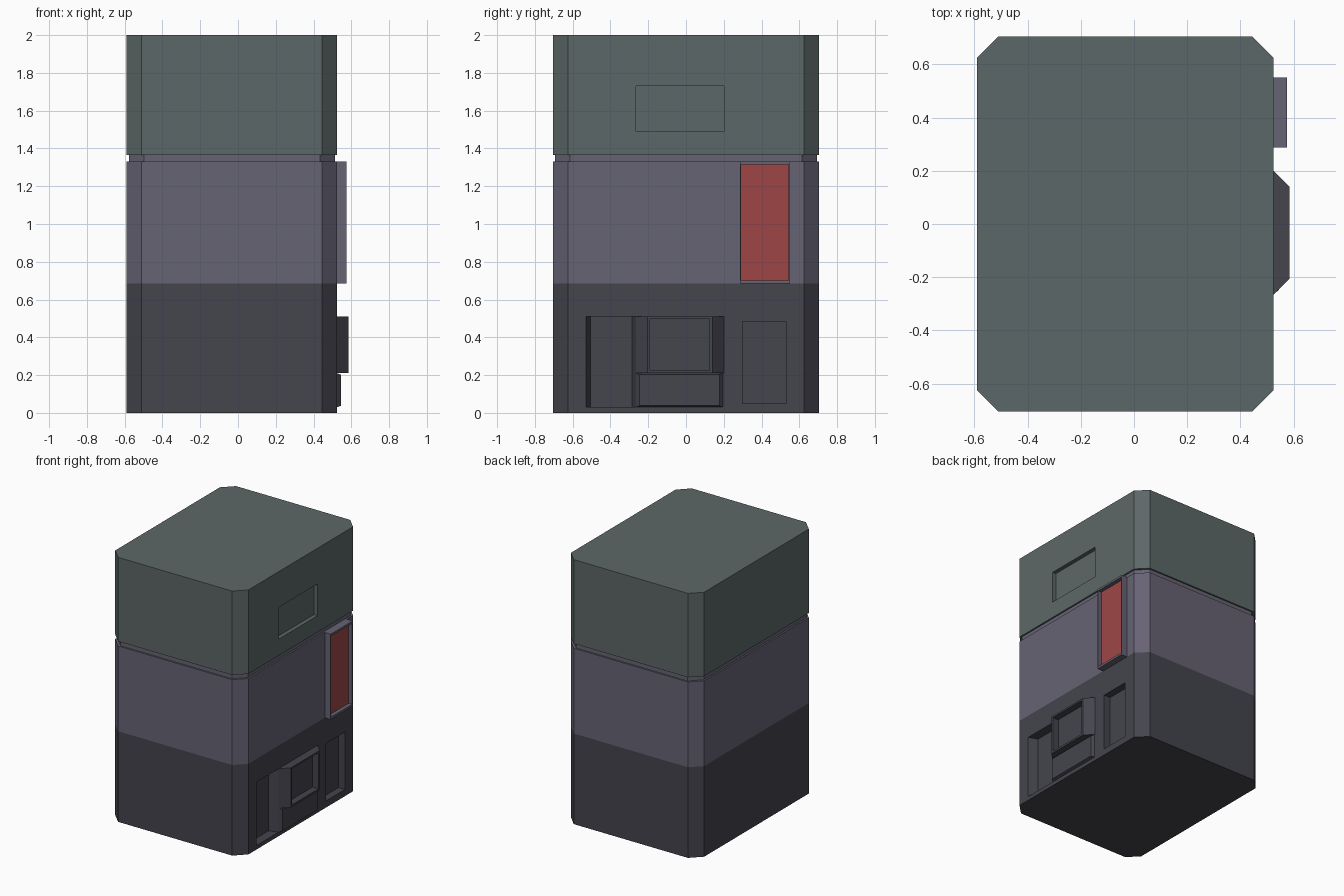
import bpy, bmesh

if "Cube" in bpy.data.objects:
    bpy.data.objects.remove(bpy.data.objects["Cube"])

X0, X1, Y = -0.59, 0.525, 0.705   # cabinet footprint
FACE = X1                          # plane of the detailed right side


def material(name, rgb):
    m = bpy.data.materials.new(name)
    m.diffuse_color = (*rgb, 1)
    m.use_nodes = True
    m.node_tree.nodes["Principled BSDF"].inputs["Base Color"].default_value = m.diffuse_color
    return m


dark = material("dark_grey", (0.058, 0.058, 0.075))
purple = material("purple_grey", (0.135, 0.125, 0.175))
teal = material("teal_grey", (0.108, 0.135, 0.135))
red = material("red", (0.34, 0.062, 0.060))


def loft(name, rings, mat=None):
    """Join equal-length rings of points into a capped solid."""
    bm = bmesh.new()
    vs = [[bm.verts.new(p) for p in r] for r in rings]
    n = len(vs[0])
    for a, b in zip(vs, vs[1:]):
        for i in range(n):
            j = (i + 1) % n
            bm.faces.new((a[i], a[j], b[j], b[i]))
    bm.faces.new(vs[0][::-1])
    bm.faces.new(vs[-1])
    bmesh.ops.recalc_face_normals(bm, faces=bm.faces)
    me = bpy.data.meshes.new(name)
    bm.to_mesh(me)
    bm.free()
    ob = bpy.data.objects.new(name, me)
    bpy.context.collection.objects.link(ob)
    if mat:
        me.materials.append(mat)
    return ob


def octagon(z, inset=0.0, c=0.08):
    a, b, y = X0 + inset, X1 - inset, Y - inset
    return [(x, v, z) for x, v in (
        (a + c, -y), (b - c, -y), (b, -y + c), (b, y - c),
        (b - c, y), (a + c, y), (a, y - c), (a, -y + c))]


def rect(x, y0, y1, z0, z1):
    return [(x, y0, z0), (x, y1, z0), (x, y1, z1), (x, y0, z1)]


def block(name, xa, xb, y0, y1, z0, z1, mat=None, ty=0.0, tz=0.0):
    """Box along x; the xb end is narrowed by ty and tz on each side."""
    return loft(name, [rect(xa, y0, y1, z0, z1),
                       rect(xb, y0 + ty, y1 - ty, z0 + tz, z1 - tz)], mat)


def cut(target, cutter):
    mod = target.modifiers.new("recess", "BOOLEAN")
    mod.operation, mod.solver, mod.object = "DIFFERENCE", "EXACT", cutter
    bpy.context.view_layer.objects.active = target
    bpy.ops.object.modifier_apply(modifier=mod.name)
    bpy.data.objects.remove(cutter)


# Three stacked cabinet sections, with a shallow groove under the top one
base = loft("base_section", [octagon(0), octagon(0.685)], dark)
middle = loft("middle_section", [octagon(0.685), octagon(1.33)], purple)
groove = loft("groove_band", [octagon(1.33, 0.012), octagon(1.365, 0.012)], purple)
top = loft("top_section", [octagon(1.365), octagon(2.0)], teal)

# Recesses in the right side
cut(top, block("c", FACE + 0.1, FACE - 0.03, -0.265, 0.20, 1.49, 1.73))
cut(base, block("c", FACE + 0.1, FACE - 0.055, 0.30, 0.53, 0.05, 0.485))
slot = loft("c", [rect(FACE + 0.07, -0.555, -0.245, 0.03, 0.51),
                  rect(FACE - 0.07, -0.505, -0.285, 0.03, 0.51)])
cut(base, slot)

# Protruding hood with sloped sides and a hollow front
hood = block("hood", FACE, 0.585, -0.265, 0.20, 0.21, 0.51, dark, ty=0.06)
cut(hood, block("c", 0.7, 0.535, -0.19, 0.125, 0.225, 0.497))

# Low panel below the hood
block("lower_panel", FACE, 0.545, -0.265, 0.195, 0.03, 0.21, dark, ty=0.018, tz=0.008)

# Framed red panel
frame = block("panel_frame", FACE, 0.575, 0.287, 0.55, 0.685, 1.33, purple)
cut(frame, block("c", 0.7, 0.54, 0.292, 0.543, 0.702, 1.315))
block("red_panel", 0.535, 0.545, 0.292, 0.543, 0.702, 1.315, red)
